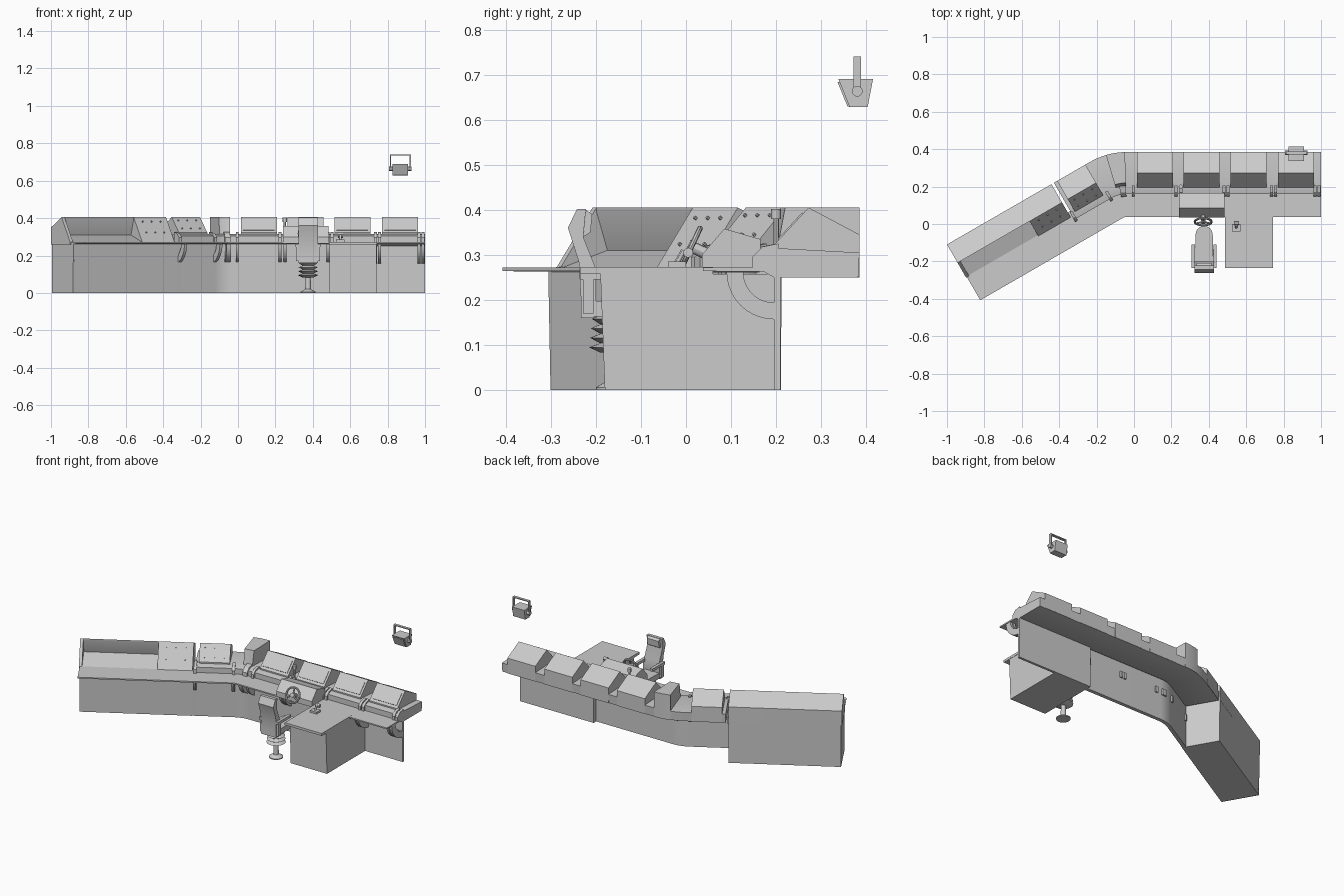
import bpy, bmesh, math
from mathutils import Vector, Matrix

if "Cube" in bpy.data.objects:
    bpy.data.objects.remove(bpy.data.objects["Cube"])

A = math.radians(30)
CX, CY, R = -0.036, -0.015, 0.40      # bend centre and rear-edge radius


def finish(name, bm, smooth=True):
    bmesh.ops.recalc_face_normals(bm, faces=bm.faces)
    me = bpy.data.meshes.new(name)
    bm.to_mesh(me)
    bm.free()
    ob = bpy.data.objects.new(name, me)
    bpy.context.collection.objects.link(ob)
    if smooth:
        bpy.context.view_layer.objects.active = ob
        ob.select_set(True)
        bpy.ops.object.shade_smooth_by_angle(angle=math.radians(30))
        ob.select_set(False)
    return ob


def loft(name, rings, smooth=True):
    bm = bmesh.new()
    vs = [[bm.verts.new(p) for p in r] for r in rings]
    n = len(rings[0])
    for a, b in zip(vs, vs[1:]):
        for i in range(n):
            bm.faces.new((a[i], a[(i + 1) % n], b[(i + 1) % n], b[i]))
    bm.faces.new(vs[0])
    bm.faces.new(vs[-1])
    return finish(name, bm, smooth)


# Console path: s >= 0 straight bank, -1..0 bend, below -1 angled wing; v = depth from the rear
def at(s, v, z):
    a = min(max(-s, 0), 1) * A
    t = s if s > 0 else min(s + 1, 0)
    r = R - v
    return Vector((CX - r * math.sin(a) + t * math.cos(a), CY + r * math.cos(a) + t * math.sin(a), z))


def sx(x):
    return x - CX


def su(u):
    return u - 1.882


def sweep(name, prof, s0, s1):
    ss = [s0] + [-i / 10 for i in range(10, -1, -1) if s0 < -i / 10 < s1] + [s1]
    return loft(name, [[at(s, v, z) for v, z in prof] for s in ss])


def box(name, lo, hi):
    x0, y0, z0 = lo
    x1, y1, z1 = hi
    return loft(name, [[(x0, y0, z), (x1, y0, z), (x1, y1, z), (x0, y1, z)] for z in (z0, z1)], False)


def prism(name, prof, x0, x1):
    return loft(name, [[(x, y, z) for y, z in prof] for x in (x0, x1)])


def lathe(name, pts, loc, n=24):
    return loft(name, [[(loc[0] + r * math.cos(k * math.tau / n), loc[1] + r * math.sin(k * math.tau / n), loc[2] + z)
                        for k in range(n)] for r, z in pts])


def rod(name, p, q, r, n=12):
    p, q = Vector(p), Vector(q)
    rot = (q - p).to_track_quat('Z', 'Y')
    ring = [rot @ Vector((r * math.cos(k * math.tau / n), r * math.sin(k * math.tau / n), 0)) for k in range(n)]
    return loft(name, [[c + w for w in ring] for c in (p, q)])


# Worktop, kick walls and rear instrument tray
sweep("worktop", [(.175, .262), (.175, .272), (.347, .272), (.347, .264)], su(.005), sx(1))
sweep("curved_wall", [(.2, 0), (.2, .262), (.23, .262), (.222, 0)], su(.64), sx(.49))
sweep("right_wall", [(.175, 0), (.175, .262), (.19, .262), (.19, 0)], sx(.49), sx(1))
sweep("rear_tray", [(.003, .25), (0, .305), (.185, .315), (.225, .305), (.225, .27), (.19, .25)], su(.66), sx(1))

# Wing cabinet with recess, end cheek and closed sloping panel
sweep("wing_cabinet", [(.003, 0), (0, .35), (.113, .405), (.113, .395), (.085, .31), (.2, .272),
                       (.23, .262), (.224, 0)], su(.012), su(.645))
cheek = [(0, .26), (0, .35), (.113, .405), (.205, .272), (.205, .26)]
sweep("wing_cheek", cheek, su(0), su(.018))
sweep("wing_panel", cheek, su(.445), su(.645))
loft("wing_end_wall", [[at(su(u), v, z) for v, z in [(.003, 0), (0, .3), (.23, .27), (.224, 0)]]
                       for u in (.006, .02)], False)

# Monitor housings
hood = [(0, .25), (0, .345), (.113, .405), (.19, .322), (.19, .30)]
for i, x in enumerate((.015, .265, .515, .77)):
    sweep(f"monitor_housing_{i}", hood, sx(x), sx(x + .193))
    # raised screen on the sloping front
    sweep(f"monitor_screen_{i}", [(.125, .39), (.127, .3945), (.181, .336), (.178, .332)], sx(x + .012), sx(x + .181))
sweep("wing_monitor_housing", hood, su(.68), su(.855))
sweep("bend_cabinet", [(0, .25), (0, .405), (.165, .405), (.185, .30)], -.55, -.06)

# Knobs on the wing panels
for u0, top in ((.49, (.13, .380)), (.71, (.13, .386))):
    for i in range(3):
        for j in range(2):
            v, z = top[0] + j * .04, top[1] - j * (.058 if u0 < .6 else .043)
            p = at(su(u0 + i * .055), v, z)
            d = at(su(u0), v + .005, z + .004) - at(su(u0), v, z)
            rod("panel_knob", p - d, p + d, .004, 8)


# Arched brackets under the worktop with posts between housings
def bracket(s, w=.016):
    v0, z0 = .19, .262
    arc = [(v0 + r * math.cos(k * math.pi / 20), z0 - r * math.sin(k * math.pi / 20))
           for r, ks in ((.105, range(11)), (.068, range(10, -1, -1))) for k in ks]
    base = at(s, 0, 0)
    side = at(s + .001, .2, 0) - at(s - .001, .2, 0)
    side.normalize()
    for nm, prof in (("arch_bracket", arc), ("bracket_post", [(.18, .265), (.18, .325), (.215, .318), (.238, .295), (.238, .265)])):
        loft(nm, [[at(s, v, z) + side * k for v, z in prof] for k in (-w / 2, w / 2)])


for s in (sx(-.004), sx(.225), sx(.25), sx(.48), sx(.502), sx(.735), sx(.757), sx(.968), sx(.99),
          su(.662), su(.88), -.15, -.3):
    bracket(s)

# Side pedestal and its top
loft("pedestal", [[(.49, y, z), (.74, y, z), (.74, .2, z), (.49, .2, z)] for y, z in ((-.18, 0), (-.19, .258))], False)
box("pedestal_top", (.487, -.235, .258), (.742, .06, .273))

# Joystick
box("joystick_base", (.525, -.04, .273), (.57, .0, .285))
rod("joystick_stem", (.547, -.02, .283), (.547, -.005, .31), .006)
rod("joystick_grip", (.535, .005, .305), (.562, .005, .305), .011)

# Helm unit and steering wheel
prism("helm_unit", [(.165, .27), (.165, .335), (.085, .358), (.035, .30), (.035, .27)], .24, .485)
bm = bmesh.new()
tilt = Matrix.Translation((.37, .012, .318)) @ Matrix.Rotation(math.radians(65), 4, 'X')
N, M = 28, 8
g = [[bm.verts.new(tilt @ Vector(((.045 + .006 * math.cos(b)) * math.cos(a), (.045 + .006 * math.cos(b)) * math.sin(a),
      .006 * math.sin(b)))) for b in [j * math.tau / M for j in range(M)]] for a in [i * math.tau / N for i in range(N)]]
for i in range(N):
    for j in range(M):
        bm.faces.new((g[i][j], g[(i + 1) % N][j], g[(i + 1) % N][(j + 1) % M], g[i][(j + 1) % M]))
finish("wheel_rim", bm)
hub = tilt @ Vector((0, 0, 0))
for k in range(3):
    a = math.radians(90 + 120 * k)
    rod("wheel_spoke", hub, tilt @ Vector((.045 * math.cos(a), .045 * math.sin(a), 0)), .005, 8)
rod("wheel_column", tilt @ Vector((0, 0, .008)), tilt @ Vector((0, 0, -.06)), .013)
rod("throttle_lever", (.25, .20, .30), (.25, .20, .385), .006)
rod("throttle_knob", (.25, .20, .38), (.25, .20, .402), .011)

# Operator chair
X, Y = .375, -.16
lathe("chair_foot", [(.04, 0), (.04, .006), (.016, .02), (.013, .09)], (X, Y, 0))
bell = []
for k in range(4):
    bell += [(.03, .083 + k * .021), (.055 - .002 * k, .095 + k * .021)]
lathe("chair_bellows", bell + [(.03, .167)], (X, Y, 0))
front = [(X + .046 * math.cos(a), -.06 + .05 * math.sin(a)) for a in [k * math.pi / 12 for k in range(13)]]
seat = front + [(X - .05, -.225), (X + .05, -.225)]
loft("chair_seat", [[(x, y, z) for x, y in seat] for z in (.163, .198)])
back = [(-.205, .16), (-.2, .2), (-.2, .27), (-.228, .34), (-.222, .402), (-.242, .402), (-.262, .36),
        (-.238, .285), (-.233, .2), (-.233, .16)]
prism("chair_back", back, X - .052, X + .052)
prism("chair_headrest", [(-.228, .34), (-.212, .35), (-.208, .39), (-.222, .4)], X - .04, X + .04)
for sgn in (-1, 1):
    x = X + sgn * .058
    box("chair_armrest", (x - .009, -.235, .245), (x + .009, -.11, .262))
    box("chair_arm_post", (x - .006, -.228, .17), (x + .006, -.205, .248))

# Hanging floodlight
LX, LY = .868, .38
prism("floodlight_body", [(.363, .628), (.403, .628), (.415, .69), (.338, .69)], LX - .042, LX + .042)
prism("floodlight_lens_frame", [(.358, .63), (.364, .628), (.342, .684), (.336, .684)], LX - .036, LX + .036)
for sgn in (-1, 1):
    x = LX + sgn * .053
    box("floodlight_bracket_side", (x - .003, LY - .008, .655), (x + .003, LY + .008, .74))
    rod("floodlight_pivot", (LX + sgn * .04, LY, .663), (LX + sgn * .06, LY, .663), .012)
box("floodlight_bracket_top", (LX - .056, LY - .008, .734), (LX + .056, LY + .008, .74))
